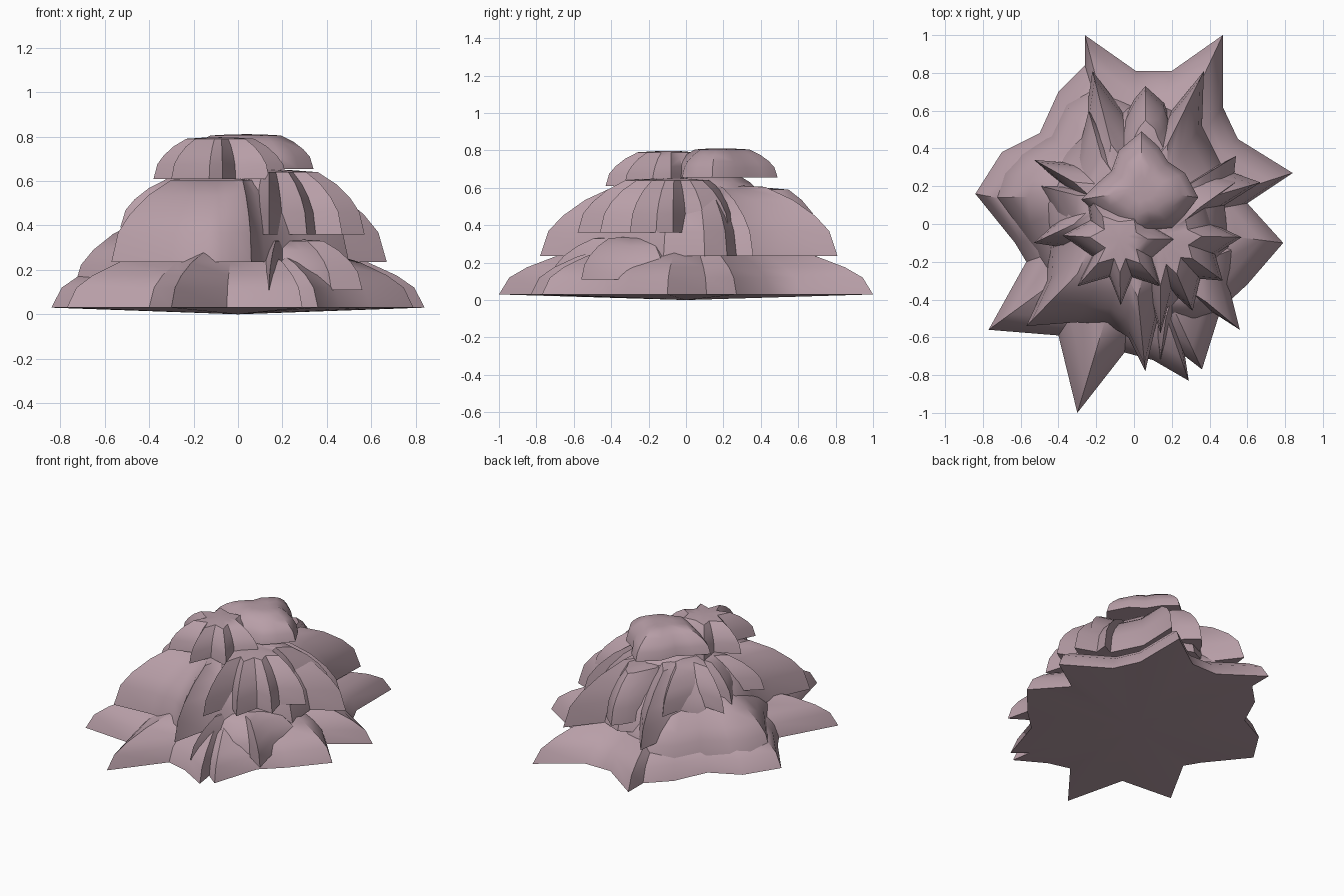
import bpy, bmesh

mat = bpy.data.materials.new("dusty mauve rock")
mat.diffuse_color = (0.48, 0.345, 0.39, 1)

# Dome section: fraction of the outline radius, fraction of the height
SECTION = [(1, 0), (.945, .36), (.85, .58), (.7, .81), (.51, 1), (.25, 1.03)]


def ledge(name, centre, z, height, outline, dip=0.0):
    """Star-shaped ledge: its outline shrinks along a dome section."""
    cx, cy = centre
    bm = bmesh.new()
    rings = []
    for s, h in SECTION:
        rings.append([bm.verts.new((cx + (x - cx) * s, cy + (y - cy) * s, z + h * height))
                      for x, y in outline])
    n = len(outline)
    for low, high in zip(rings, rings[1:]):
        for i in range(n):
            j = (i + 1) % n
            bm.faces.new((low[i], low[j], high[j], high[i]))
    top = bm.verts.new((cx, cy, z + 1.04 * height))
    under = bm.verts.new((cx, cy, z - dip))
    for i in range(n):
        j = (i + 1) % n
        bm.faces.new((rings[-1][i], rings[-1][j], top))
        bm.faces.new((rings[0][j], rings[0][i], under))
    bmesh.ops.recalc_face_normals(bm, faces=bm.faces)
    mesh = bpy.data.meshes.new(name)
    bm.to_mesh(mesh)
    bm.free()
    mesh.materials.append(mat)
    ob = bpy.data.objects.new(name, mesh)
    bpy.context.collection.objects.link(ob)
    bpy.ops.object.select_all(action='DESELECT')
    ob.select_set(True)
    bpy.context.view_layer.objects.active = ob
    bpy.ops.object.shade_smooth_by_angle(angle=0.65)


# Wide foot with a shallow pointed underside
ledge("base_ledge", (0, 0), .03, .25, [
    (-.26, 1), (.01, .81), (.2, .81), (.47, 1), (.47, .62), (.55, .45), (.84, .27),
    (.6, .11), (.79, -.1), (.6, -.32), (.46, -.45), (.36, -.77), (.27, -.7), (.29, -.83),
    (.1, -.72), (-.05, -.68), (-.3, -1), (-.4, -.59), (-.77, -.56), (-.57, -.2),
    (-.63, -.1), (-.84, .16), (-.7, .38), (-.5, .48), (-.4, .7), (-.26, .84)], dip=.03)

# Bulge on the left and back left
ledge("left_bulge", (-.15, .15), .11, .31, [
    (-.74, .14), (-.69, .27), (-.6, .37), (-.44, .47), (-.36, .64), (-.2, .74), (.1, .6),
    (.2, 0), (-.1, -.3), (-.42, -.4), (-.52, -.15), (-.62, -.02)])

# Low spiky ledge at the front right
ledge("front_right_ledge", (.2, -.26), .11, .22, [
    (.56, -.56), (.42, -.47), (.32, -.52), (.2, -.52), (.14, -.72), (.1, -.5),
    (-.1, -.4), (0, 0), (.4, 0), (.56, -.12), (.5, -.32)])

# Main middle dome
ledge("middle_ledge", (-.02, .02), .235, .37, [
    (-.22, .81), (-.06, .6), (.06, .66), (.2, .6), (.37, .81), (.36, .52), (.46, .32),
    (.54, .36), (.53, .27), (.67, .22), (.48, .1), (.5, -.12), (.3, -.36), (.12, -.52),
    (.06, -.78), (-.03, -.6), (-.14, -.53), (-.3, -.52), (-.57, -.54), (-.46, -.3),
    (-.45, -.1), (-.5, .12), (-.4, .36), (-.26, .54)])

# Spiky ledge on the right
ledge("right_ledge", (.14, -.06), .36, .28, [
    (.57, -.07), (.43, -.16), (.47, -.3), (.35, -.29), (.31, -.46), (.2, -.36),
    (.14, -.58), (.08, -.38), (-.1, -.3), (-.12, .1), (.1, .3), (.3, .3),
    (.55, .23), (.4, .1), (.42, 0)])

# Spiky ledge on the left
ledge("left_ledge", (-.1, .1), .39, .22, [
    (-.53, .34), (-.31, .32), (-.24, .6), (-.1, .4), (.1, .4), (.2, .1), (.1, -.2),
    (-.2, -.3), (-.36, -.22), (-.34, -.13), (-.53, -.1), (-.4, .02), (-.49, .2), (-.37, .2)])

# Rounded lobe at the back
ledge("back_lobe", (.06, .36), .3, .29, [
    (.06, .73), (.0, .66), (-.05, .56), (-.13, .4), (-.1, .2), (.2, .2),
    (.27, .4), (.19, .55), (.16, .64)])

# Flat-topped star near the front of the summit
ledge("front_cap", (-.08, -.08), .61, .18, [
    (-.07, -.43), (-.01, -.28), (.14, -.33), (.1, -.18), (.22, -.08), (.1, -.01),
    (.08, .12), (-.08, .1), (-.25, .16), (-.23, .02), (-.38, -.06), (-.22, -.17),
    (-.3, -.33), (-.13, -.28)])

# Rounded lobed summit, with a stem filling the gap beneath
ledge("summit_cap", (.04, .18), .655, .15, [
    (.04, .49), (.13, .41), (.18, .33), (.27, .27), (.34, .14), (.27, .05), (.2, -.02),
    (.1, -.03), (0, -.08), (-.1, -.01), (-.2, .06), (-.28, .13), (-.2, .21),
    (-.12, .28), (-.08, .39)])
ledge("summit_stem", (.04, .16), .5, .16, [
    (.04, .42), (.22, .3), (.3, .12), (.18, -.12), (-.1, -.14), (-.26, .1), (-.14, .32)])
